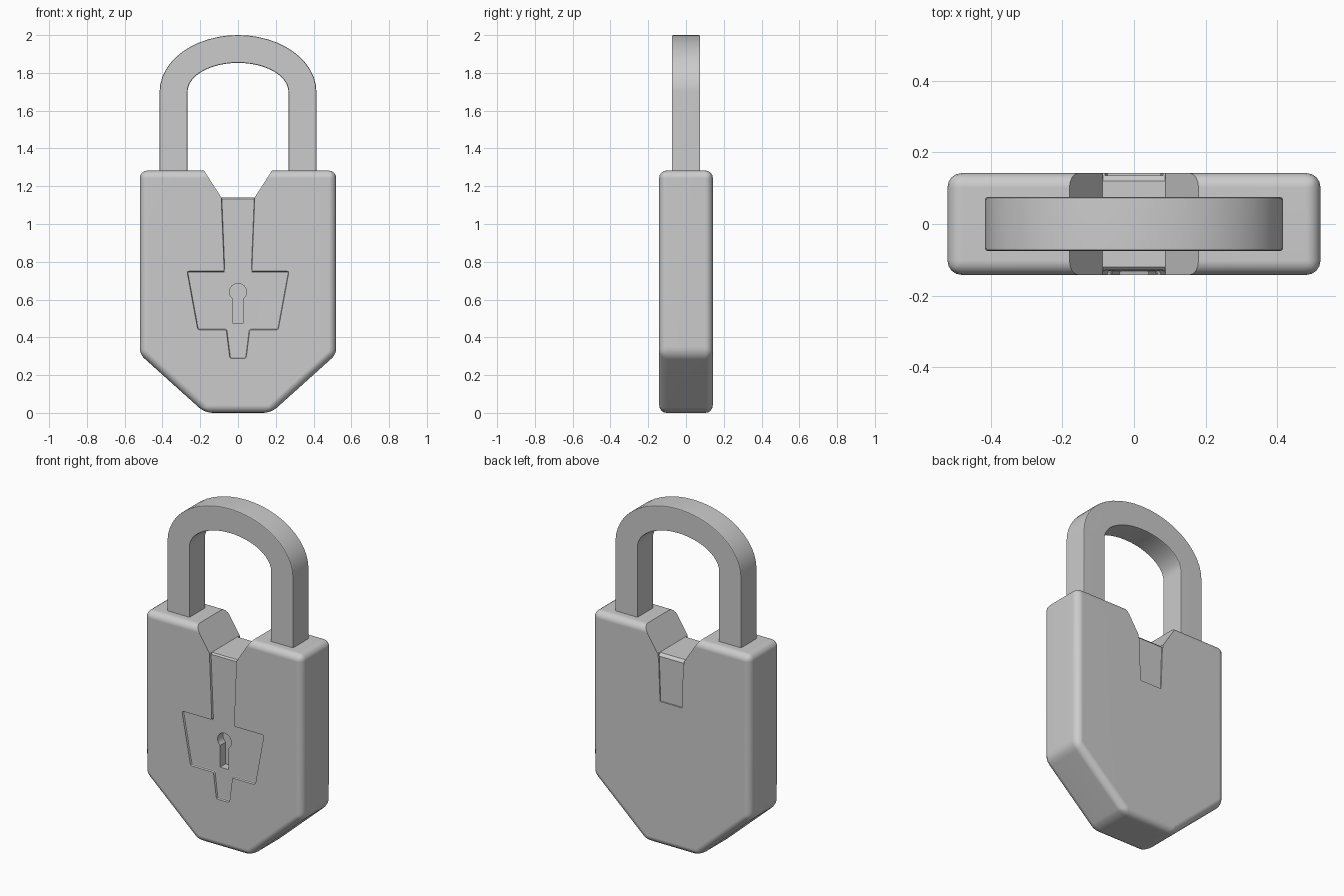
import bpy, bmesh, math

if "Cube" in bpy.data.objects:
    bpy.data.objects.remove(bpy.data.objects["Cube"])

D = 0.142  # half depth of the body


def prism(name, pts, y0, y1, bevel=0.0, segs=3):
    """Extrude an XZ outline from y0 to y1, optionally bevelling every edge."""
    bm = bmesh.new()
    face = bm.faces.new([bm.verts.new((x, y0, z)) for x, z in pts])
    ext = bmesh.ops.extrude_face_region(bm, geom=[face])
    for v in ext["geom"]:
        if isinstance(v, bmesh.types.BMVert):
            v.co.y = y1
    bmesh.ops.recalc_face_normals(bm, faces=bm.faces)
    if bevel:
        edges = [e for e in bm.edges if e.calc_face_angle() > math.radians(25)]
        bmesh.ops.bevel(bm, geom=edges, offset=bevel, segments=segs,
                        profile=0.5, affect='EDGES')
    me = bpy.data.meshes.new(name)
    bm.to_mesh(me)
    bm.free()
    ob = bpy.data.objects.new(name, me)
    bpy.context.collection.objects.link(ob)
    return ob


def mirrored(half):
    """Right-hand half outline, top to bottom, completed across x = 0."""
    return half + [(-x, z) for x, z in reversed(half) if x > 1e-6]


def activate(ob):
    bpy.ops.object.select_all(action='DESELECT')
    ob.select_set(True)
    bpy.context.view_layer.objects.active = ob


def cut(ob, cutter):
    cutter.hide_render = True
    m = ob.modifiers.new("cut", 'BOOLEAN')
    m.operation, m.solver, m.object = 'DIFFERENCE', 'EXACT', cutter
    activate(ob)
    bpy.ops.object.modifier_apply(modifier=m.name)
    bpy.data.objects.remove(cutter, do_unlink=True)


def finish(ob):
    activate(ob)
    bpy.ops.object.shade_smooth_by_angle(angle=math.radians(32))
    w = ob.modifiers.new("normals", 'WEIGHTED_NORMAL')
    w.keep_sharp = True


# Body: shield-shaped slab with rounded edges
body = prism("lock_body", mirrored([(0.52, 1.283), (0.52, 0.31), (0.175, 0)]),
             -D, D, 0.04, 4)

# Notch in the top
cut(body, prism("notch_cutter",
                mirrored([(0.244, 1.38), (0.18, 1.283), (0.088, 1.14)]), -0.3, 0.3))

# Chamfers at the front and back of the notch floor
for side in (-1, 1):
    ch = prism("chamfer_cutter", mirrored([(0.086, 0.03), (0.086, -0.03)]),
               -0.1, 0.1)
    ch.rotation_euler.x = side * -math.radians(45)
    ch.location = (0, side * (D + 0.008), 1.14 + 0.012)
    bpy.context.view_layer.update()
    cut(body, ch)

# Sunken key-shaped panel on the front
panel = [(0.088, 1.2), (0.088, 1.12), (0.073, 0.75), (0.27, 0.75), (0.213, 0.44),
         (0.062, 0.44), (0.043, 0.288)]
cut(body, prism("panel_cutter", mirrored(panel), -0.3, -D + 0.014, 0.01, 2))

# Shallow strip below the notch on the back
cut(body, prism("back_strip_cutter", mirrored([(0.084, 1.2), (0.072, 0.86)]),
                D - 0.007, 0.3))

# Keyhole: round top and straight slot
a0 = math.asin(0.028 / 0.045)
arc = [-math.pi / 2 + a0 + i * (2 * math.pi - 2 * a0) / 20 for i in range(21)]
keyhole = [(0.045 * math.cos(a), 0.64 + 0.045 * math.sin(a)) for a in arc]
keyhole += [(-0.028, 0.475), (0.028, 0.475)]
cut(body, prism("keyhole_cutter", keyhole, -0.3, -D + 0.065))
finish(body)

# Shackle: flat bar bent over an elliptical arch
N = 24
angles = [math.pi * i / N for i in range(N + 1)]
outer = [(0.415 * math.cos(a), 1.70 + 0.30 * math.sin(a)) for a in angles]
inner = [(0.267 * math.cos(a), 1.70 + 0.153 * math.sin(a)) for a in reversed(angles)]
outline = ([(0.415, 1.2)] + outer + [(-0.415, 1.2), (-0.267, 1.2)]
           + inner + [(0.267, 1.2)])
shackle = prism("shackle", outline, -0.075, 0.075, 0.007, 2)
finish(shackle)
